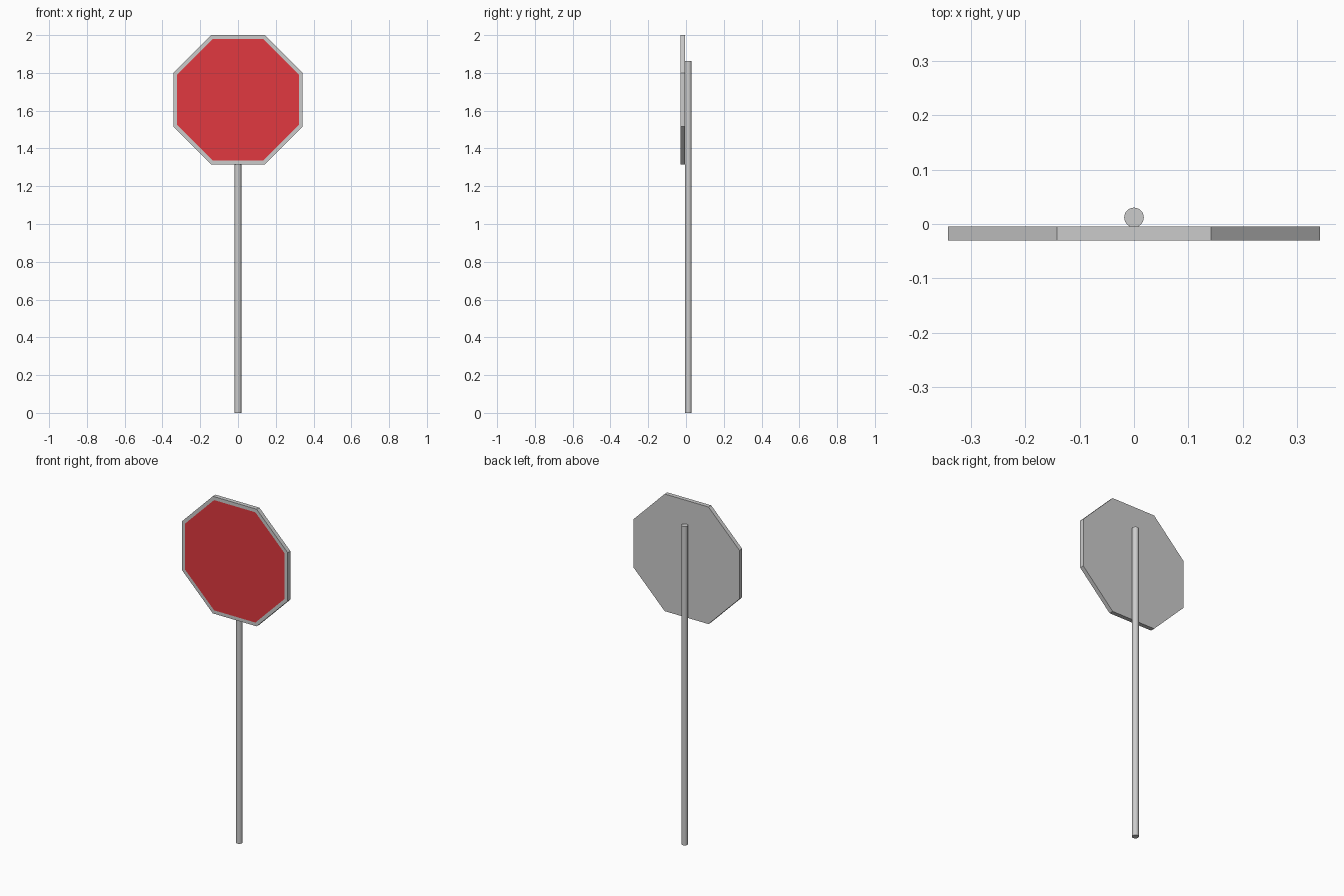
import bpy, bmesh, math
from mathutils import Matrix

if "Cube" in bpy.data.objects:
    bpy.data.objects.remove(bpy.data.objects["Cube"])

APOTHEM, RIM = 0.342, 0.02
FRONT, BACK = -0.03, -0.005
CENTRE_Z = 2.0 - APOTHEM


def material(name, colour):
    mat = bpy.data.materials.new(name)
    mat.diffuse_color = colour
    mat.use_nodes = True
    mat.node_tree.nodes["Principled BSDF"].inputs["Base Color"].default_value = mat.diffuse_color
    return mat


# Octagonal sign plate with an inset red face
bm = bmesh.new()
radius = APOTHEM / math.cos(math.pi / 8)
bmesh.ops.create_cone(bm, cap_ends=True, segments=8, radius1=radius,
                      radius2=radius, depth=BACK - FRONT)
# Turn so that an edge lies flat along the top, then stand it upright
v = bm.verts[:][0].co
turn = math.pi / 8 - math.atan2(v.y, v.x)
bmesh.ops.transform(
    bm, verts=bm.verts,
    matrix=Matrix.Translation((0, (FRONT + BACK) / 2, CENTRE_Z))
    @ Matrix.Rotation(math.pi / 2, 4, 'X') @ Matrix.Rotation(turn, 4, 'Z'))
bm.normal_update()
face = min(bm.faces, key=lambda f: f.calc_center_median().y)
bmesh.ops.inset_region(bm, faces=[face], thickness=RIM, use_even_offset=True)
face.material_index = 1
mesh = bpy.data.meshes.new("sign_plate")
bm.to_mesh(mesh)
bm.free()
mesh.materials.append(material("grey_metal", (0.8, 0.8, 0.8, 1)))
mesh.materials.append(material("sign_red", (0.75, 0.04, 0.05, 1)))
plate = bpy.data.objects.new("sign_plate", mesh)
bpy.context.collection.objects.link(plate)

# Round pole behind the plate
bpy.ops.mesh.primitive_cylinder_add(vertices=32, radius=0.018, depth=1.862,
                                    location=(0, 0.012, 0.931))
pole = bpy.context.object
pole.name = "pole"
bpy.ops.object.shade_smooth_by_angle()
